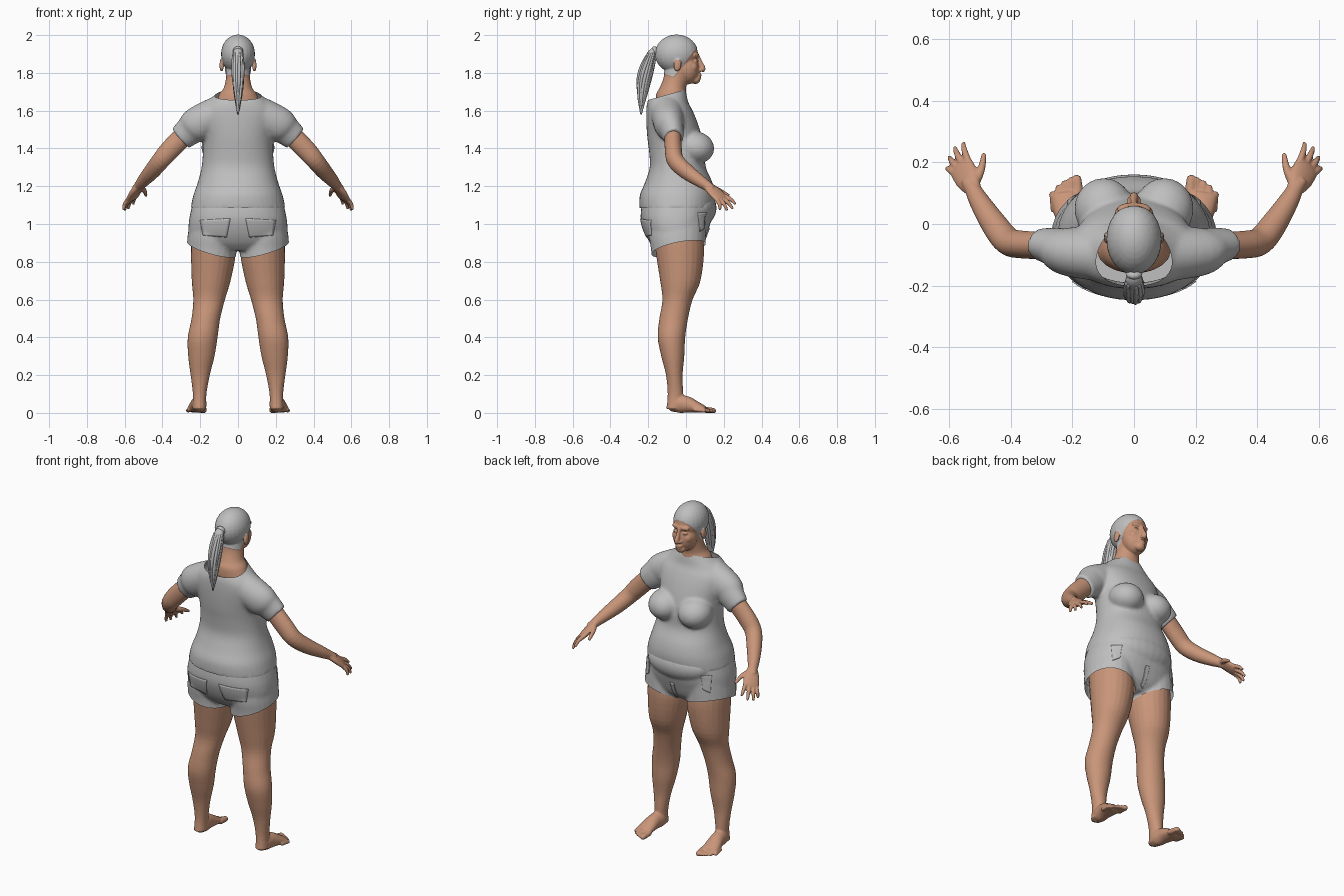
import bpy, bmesh, math, random
from mathutils import Vector, Matrix

random.seed(4)
if "Cube" in bpy.data.objects:
    bpy.data.objects.remove(bpy.data.objects["Cube"])
X, Y, Z = Vector((1, 0, 0)), Vector((0, 1, 0)), Vector((0, 0, 1))


def material(name, rgb):
    m = bpy.data.materials.new(name)
    m.use_nodes = True
    m.diffuse_color = (*rgb, 1)
    m.node_tree.nodes["Principled BSDF"].inputs["Base Color"].default_value = (*rgb, 1)
    return m


SKIN = material("warm skin", (0.58, 0.30, 0.19))
GREY = material("light grey", (0.52, 0.52, 0.52))


def spline(pts, steps):
    """Catmull-Rom resampling of rows of any width."""
    out = []
    for i in range(len(pts) - 1):
        a, b, c, d = (pts[max(0, min(len(pts) - 1, i + k))] for k in (-1, 0, 1, 2))
        for s in range(steps):
            t = s / steps
            out.append([q + t / 2 * (r - p + t * (2*p - 5*q + 4*r - e + t * (3*(q - r) + e - p)))
                        for p, q, r, e in zip(a, b, c, d)])
    return out + [list(pts[-1])]


def tube(bm, pts, ref=Y, flat=False, power=2.0, n=24, steps=4):
    """Closed loft of rings; each row is x, y, z, side radius, ref radius."""
    rows = spline(pts, steps)
    rings = []
    for i, r in enumerate(rows):
        lo, hi = rows[max(i - 1, 0)], rows[min(i + 1, len(rows) - 1)]
        t = (Vector(hi[:3]) - Vector(lo[:3])).normalized()
        u = X if flat else t.cross(ref).normalized()
        v = Y if flat else u.cross(t)
        ring = []
        for k in range(n):
            c, s = math.cos(math.tau * k / n), math.sin(math.tau * k / n)
            c, s = (math.copysign(abs(w) ** (2 / power), w) for w in (c, s))
            ring.append(bm.verts.new(Vector(r[:3]) + u * c * r[3] + v * s * r[4]))
        rings.append(ring)
    for a, b in zip(rings, rings[1:]):
        for k in range(n):
            bm.faces.new((a[k], a[k - 1], b[k - 1], b[k]))
    bm.faces.new(rings[0])
    bm.faces.new(rings[-1][::-1])


def trunk(bm, rows, power=2.0):
    """Upright loft from rows of height, back y, front y, half width."""
    tube(bm, [(0, (b + f) / 2, z, w, (f - b) / 2) for z, b, f, w in rows], flat=True, power=power, n=40)


def blob(bm, c, r, tilt=0):
    m = Matrix.Translation(c) @ Matrix.Rotation(tilt, 4, 'X') @ Matrix.Diagonal((*r, 1))
    bmesh.ops.create_uvsphere(bm, u_segments=24, v_segments=16, radius=1, matrix=m)


def bake(ob):
    dg = bpy.context.evaluated_depsgraph_get()
    me = bpy.data.meshes.new_from_object(ob.evaluated_get(dg))
    ob.modifiers.clear()
    ob.data = me


def finish(name, bm, mat, voxel=0, smooth=4, mirror=False, edit=None):
    """Fuse the overlapping volumes, trim them, and shade smooth."""
    bmesh.ops.recalc_face_normals(bm, faces=bm.faces)
    ob = bpy.data.objects.new(name, bpy.data.meshes.new(name))
    bm.to_mesh(ob.data)
    bpy.context.collection.objects.link(ob)
    if voxel:
        m = ob.modifiers.new("fuse", 'REMESH')
        m.mode, m.voxel_size = 'VOXEL', voxel
        m = ob.modifiers.new("soften", 'SMOOTH')
        m.factor, m.iterations = 0.5, smooth
        bake(ob)
    ob.data.materials.clear()
    ob.data.materials.append(mat)
    if edit:
        b = bmesh.new()
        b.from_mesh(ob.data)
        edit(b)
        b.to_mesh(ob.data)
    if mirror:
        ob.modifiers.new("other side", 'MIRROR').merge_threshold = 0.002
        bake(ob)
    ob.data.polygons.foreach_set("use_smooth", [True] * len(ob.data.polygons))
    return ob


def cut(b, co, no, clear=False):
    bmesh.ops.bisect_plane(b, geom=b.verts[:] + b.edges[:] + b.faces[:], plane_co=co,
                           plane_no=no, clear_outer=clear)


# Shirt: trunk, bust, belly and sleeves
bm = bmesh.new()
trunk(bm, [(1.08, -.247, .15, .252), (1.15, -.245, .155, .237), (1.22, -.217, .14, .213),
           (1.3, -.192, .105, .193), (1.38, -.195, .1, .186), (1.46, -.205, .085, .186),
           (1.54, -.21, .06, .2), (1.6, -.21, .035, .2), (1.645, -.205, .012, .165),
           (1.69, -.185, .002, .115), (1.73, -.165, -.01, .08)], 2.2)
for s in (-1, 1):
    blob(bm, (s * .098, .05, 1.405), (.096, .1, .085), -.2)
    tube(bm, [(s * .08, -.1, 1.6, .09, .09), (s * .21, -.09, 1.53, .094, .08),
              (s * .255, -.075, 1.495, .08, .064), (s * .304, -.065, 1.453, .068, .052)])


def trim_shirt(b):
    cut(b, (0, -.08, 1.69), (0, -.28, 1), True)
    cut(b, (0, 0, 1.086), -Z, True)


finish("shirt", bm, GREY, .009, 5, edit=trim_shirt)

# Shorts: hips, belly swell and two short legs with slanted hems
bm = bmesh.new()
trunk(bm, [(1.1, -.235, .135, .242), (1.03, -.24, .135, .258), (.96, -.222, .115, .262),
           (.9, -.19, .09, .25), (.86, -.15, .05, .2)], 2.3)
blob(bm, (0, .06, 1.085), (.2, .102, .1))
for s in (-1, 1):
    tube(bm, [(s * .135, -.045, 1.02, .12, .15), (s * .138, -.045, .93, .13, .15),
              (s * .14, -.04, .86, .131, .145), (s * .14, -.04, .76, .13, .14)], flat=True)


def trim_shorts(b):
    cut(b, (0, 0, 0), -X, True)
    cut(b, (.14, -.03, .87), (.28, .2, -1), True)


shorts = finish("shorts", bm, GREY, .009, 4, True, trim_shorts)


# Pockets and fly: thin patches laid on the shorts
def patch(name, corners, side):
    bm = bmesh.new()
    bm.faces.new([bm.verts.new((x, side * .4, z)) for x, z in corners])
    bmesh.ops.subdivide_edges(bm, edges=bm.edges[:], cuts=9, use_grid_fill=True)
    ob = finish(name, bm, GREY)
    m = ob.modifiers.new("wrap", 'SHRINKWRAP')
    m.target, m.wrap_method, m.offset = shorts, 'PROJECT', .002
    m.use_project_y, m.use_project_z = True, False
    m.use_negative_direction = m.use_positive_direction = True
    m.cull_face = 'OFF'
    m.project_limit = .45
    m = ob.modifiers.new("cloth", 'SOLIDIFY')
    m.thickness, m.offset = .006, 0
    bake(ob)


for s, side in ((1, "left"), (-1, "right")):
    patch(side + "_back_pocket", [(s * x, z) for x, z in
                                  ((.04, 1.03), (.2, 1.02), (.185, .94), (.06, .93))], -1)
    patch(side + "_front_pocket", [(s * x, z) for x, z in
                                   ((.17, 1.06), (.215, 1.06), (.215, .96), (.18, .98))], 1)
patch("fly", [(-.006, .98), (.02, .98), (.015, .88), (-.006, .87)], 1)

# Legs, feet and toes
bm = bmesh.new()
tube(bm, [(.135, -.04, .95, .112, .128), (.13, -.032, .85, .119, .128), (.142, -.03, .7, .103, .107),
          (.153, -.045, .6, .084, .08), (.17, -.065, .5, .076, .076), (.187, -.077, .4, .079, .073),
          (.194, -.07, .3, .07, .061), (.2, -.062, .2, .051, .044), (.203, -.056, .1, .036, .041),
          (.205, -.06, .02, .036, .044)], flat=True)
tube(bm, [(.203, -.09, .03, .022, .025), (.204, -.05, .045, .038, .045), (.21, 0, .045, .04, .045),
          (.216, .05, .032, .047, .032), (.221, .1, .018, .05, .018)], Z)
for i in range(5):
    x, end = .184 + .02 * i, .146 - .003 * i * i
    r = .016 if i == 0 else .0105
    tube(bm, [(x - .004, end - .06, .018, r, r), (x, end - .015, .013, r, r), (x + .002, end, .011, r, r)], Z)
    blob(bm, (x + .002, end, .011), (r, r * .9, r * .9))


def flatten_soles(b):
    for v in b.verts:
        v.co.z = max(v.co.z, 0)


finish("legs", bm, SKIN, .006, 3, True, flatten_soles)

# Arms, palms, fingers and thumbs
bm = bmesh.new()
tube(bm, [(.27, -.07, 1.485, .054, .044), (.36, -.067, 1.393, .053, .045), (.41, -.055, 1.335, .048, .045),
          (.455, 0, 1.28, .043, .042), (.5, .07, 1.23, .034, .033), (.525, .115, 1.2, .026, .026),
          (.54, .14, 1.18, .026, .02)])
across, ahead = Vector((.8, -.37, -.47)), Vector((.03, .1, -.07))
ref = ahead.cross(across).normalized()
tube(bm, [(.52, .11, 1.205, .027, .021), (.54, .145, 1.175, .042, .02), (.558, .178, 1.143, .045, .017),
          (.566, .19, 1.13, .042, .012)], ref)
tips = [(-.033, (.555, .263, 1.105)), (-.011, (.582, .248, 1.08)),
        (.011, (.6, .217, 1.072)), (.032, (.606, .18, 1.075))]
for off, tip in tips:
    base = Vector((.56, .178, 1.14)) + across * off
    mid = base.lerp(Vector(tip), .55) + Vector((.004, .004, .005))
    tube(bm, [(*base, .012, .012), (*mid, .0105, .0105), (*tip, .007, .007)], ref, n=12)
tube(bm, [(.522, .125, 1.195, .017, .016), (.497, .175, 1.178, .013, .013),
          (.487, .228, 1.15, .008, .008)], Z, n=12)
finish("arms", bm, SKIN, .0045, 2, True)

# Head: skull, jaw, neck and facial features
bm = bmesh.new()
trunk(bm, [(1.63, -.16, -.02, .12), (1.685, -.158, .0, .1), (1.72, -.14, .0, .076),
           (1.77, -.12, .01, .064), (1.83, -.11, .02, .06)])
blob(bm, (0, -.05, 1.9), (.088, .113, .101))
blob(bm, (0, .005, 1.825), (.07, .066, .086), .1)
blob(bm, (0, .05, 1.765), (.03, .026, .024))
blob(bm, (0, .05, 1.893), (.056, .02, .016))
tube(bm, [(0, .064, 1.885, .009, .01), (0, .076, 1.85, .011, .014), (0, .088, 1.822, .014, .016),
          (0, .082, 1.808, .012, .01)])
blob(bm, (0, .07, 1.79), (.024, .013, .008))
blob(bm, (0, .068, 1.777), (.021, .013, .008))
for s in (-1, 1):
    blob(bm, (s * .036, .035, 1.83), (.026, .026, .03))
    blob(bm, (s * .031, .054, 1.864), (.015, .012, .008))
    blob(bm, (s * .014, .077, 1.814), (.009, .012, .008))
    blob(bm, (s * .088, -.045, 1.84), (.01, .02, .033), -.15)

line, nape = (Vector((0, .055, 1.93)), Vector((0, 1, -.8))), (Vector((0, -.1, 1.79)), Vector((0, -.35, -1)))


def paint_hair(b):
    for co, no in (line, nape):
        cut(b, co, no)
    hair = [f for f in b.faces
            if all((f.calc_center_median() - co).dot(no) < 0 for co, no in (line, nape))
            and not (abs(f.calc_center_median().x) > .084 and f.calc_center_median().z < 1.868)]
    b.normal_update()
    for f in hair:
        f.material_index = 1
    for v in {v for f in hair for v in f.verts}:
        v.co += v.normal * .002


head = finish("head", bm, SKIN, .005, 3, edit=paint_hair)
head.data.materials.append(GREY)

# Ponytail: core, loose strands and the tie
bm = bmesh.new()
path = [(0, -.15, 1.915, .018, .018), (0, -.18, 1.905, .027, .022), (0, -.203, 1.83, .031, .031),
        (0, -.222, 1.75, .028, .032), (0, -.233, 1.67, .019, .023), (0, -.238, 1.58, .003, .004)]
tube(bm, path, n=16)
for k in range(14):
    a, w, end = k * math.tau / 14, random.uniform(.75, 1.0), random.uniform(0, .07)
    tube(bm, [(math.cos(a) * p[3] * w, p[1] + math.sin(a) * p[4] * w, p[2] + end * (1.9 - p[2]) / .3,
               q, q) for p, q in zip(path[1:], (.006, .009, .009, .007, .002))], n=8)
finish("ponytail", bm, GREY)
bm = bmesh.new()
tube(bm, [(0, -.152, 1.918, .02, .02), (0, -.162, 1.915, .027, .027), (0, -.172, 1.91, .02, .02)], Z, n=16)
finish("hair_tie", bm, GREY)
